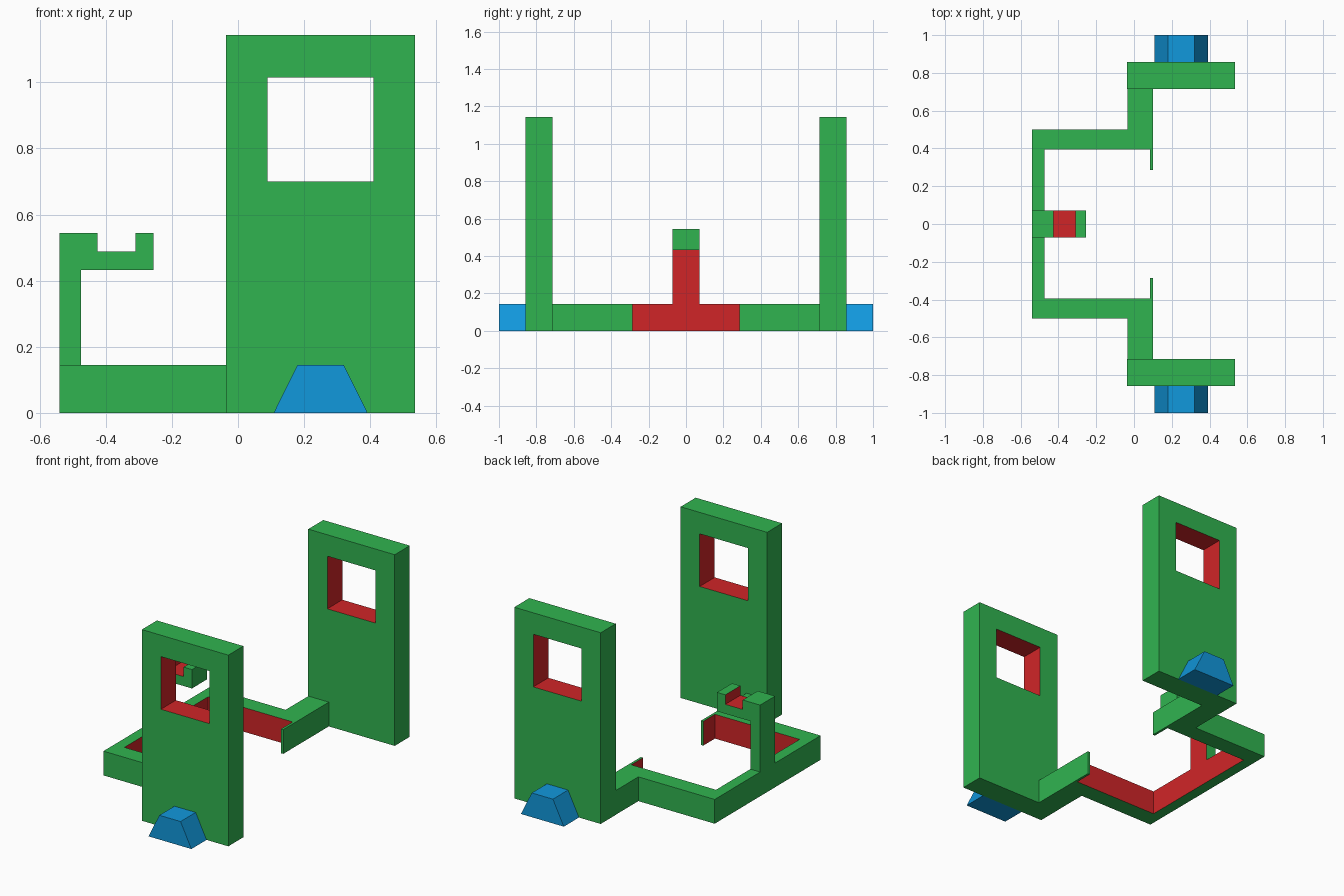
import bpy, bmesh
from mathutils import Vector

if "Cube" in bpy.data.objects:
    bpy.data.objects.remove(bpy.data.objects["Cube"])


def srgb(r, g, b):
    lin = lambda c: c / 12.92 if c <= 0.04045 else ((c + 0.055) / 1.055) ** 2.4
    return (lin(r / 255), lin(g / 255), lin(b / 255), 1.0)


def material(name, colour):
    m = bpy.data.materials.new(name)
    m.diffuse_color = colour
    m.use_nodes = True
    m.node_tree.nodes["Principled BSDF"].inputs["Base Color"].default_value = m.diffuse_color
    return m


GREEN = material("green", srgb(48, 180, 80))
RED = material("red", srgb(208, 37, 39))
BLUE = material("blue", srgb(17, 152, 220))


def finish(name, bm, mats, is_second=None):
    """Fix normals, colour faces by rule, make the object."""
    bmesh.ops.recalc_face_normals(bm, faces=bm.faces)
    bm.normal_update()
    if is_second:
        for f in bm.faces:
            f.material_index = int(is_second(f.normal, [v.co for v in f.verts]))
    me = bpy.data.meshes.new(name)
    bm.to_mesh(me)
    bm.free()
    for m in mats:
        me.materials.append(m)
    ob = bpy.data.objects.new(name, me)
    bpy.context.collection.objects.link(ob)
    return ob


def prism(name, outline, axis, lo, hi, mats, is_second=None):
    """Extrude a closed outline along y (x, z points) or z (x, y points)."""
    place = (lambda p, t: (p[0], t, p[1])) if axis == "y" else (lambda p, t: (p[0], p[1], t))
    bm = bmesh.new()
    a = [bm.verts.new(place(p, lo)) for p in outline]
    b = [bm.verts.new(place(p, hi)) for p in outline]
    bm.faces.new(a)
    bm.faces.new(b)
    for i in range(len(a)):
        j = (i + 1) % len(a)
        bm.faces.new((a[i], a[j], b[j], b[i]))
    return finish(name, bm, mats, is_second)


def rect(x0, x1, z0, z1):
    return [(x0, z0), (x1, z0), (x1, z1), (x0, z1)]


def windowed_panel(name, outer, inner, y0, y1):
    """Upright slab with a rectangular opening whose reveal is red."""
    bm = bmesh.new()
    loops = [[bm.verts.new((x, y, z)) for x, z in pts]
             for pts, y in ((outer, y0), (inner, y0), (inner, y1), (outer, y1))]
    for k in range(4):
        a, b = loops[k], loops[(k + 1) % 4]
        for i in range(4):
            j = (i + 1) % 4
            bm.faces.new((a[i], a[j], b[j], b[i]))
    reveal = lambda n, vs: all(0.05 < v.x < 0.45 and 0.6 < v.z < 1.1 for v in vs)
    return finish(name, bm, [GREEN, RED], reveal)


# Low frame: spine, two arms, return blocks and thin lips
half = [(-0.475, 0.395), (0.085, 0.395), (0.085, 0.285), (0.10, 0.285),
        (0.10, 0.715), (-0.035, 0.715), (-0.035, 0.50), (-0.54, 0.50)]
frame = half + [(x, -y) for x, y in reversed(half)]
inner_wall = lambda n, vs: abs(n.z) < 0.5 and all(abs(v.y) < 0.4 and v.x < 0.09 for v in vs)
prism("frame", frame, "z", 0, 0.145, [GREEN, RED], inner_wall)

# Post with a notched hook, red on the cut faces
hook = [(-0.54, 0.145), (-0.475, 0.145), (-0.475, 0.432), (-0.255, 0.432), (-0.255, 0.545),
        (-0.31, 0.545), (-0.31, 0.488), (-0.425, 0.488), (-0.425, 0.545), (-0.54, 0.545)]


def hook_cut(n, vs):
    if abs(n.y) > 0.5:
        return False
    in_notch = all(-0.48 < v.x < -0.30 for v in vs)
    underside = n.z < -0.5 and vs[0].z > 0.3
    return in_notch or underside


prism("hook_post", hook, "y", -0.071, 0.071, [GREEN, RED], hook_cut)

# Tall side panels and the tapered feet on their outer faces
foot = [(0.108, 0), (0.392, 0), (0.32, 0.145), (0.18, 0.145)]
for side, s in (("front", -1), ("back", 1)):
    windowed_panel(side + "_panel", rect(-0.036, 0.536, 0, 1.143),
                   rect(0.09, 0.41, 0.70, 1.015), s * 0.715, s * 0.857)
    prism(side + "_foot", foot, "y", s * 0.857, s * 1.0, [BLUE])
